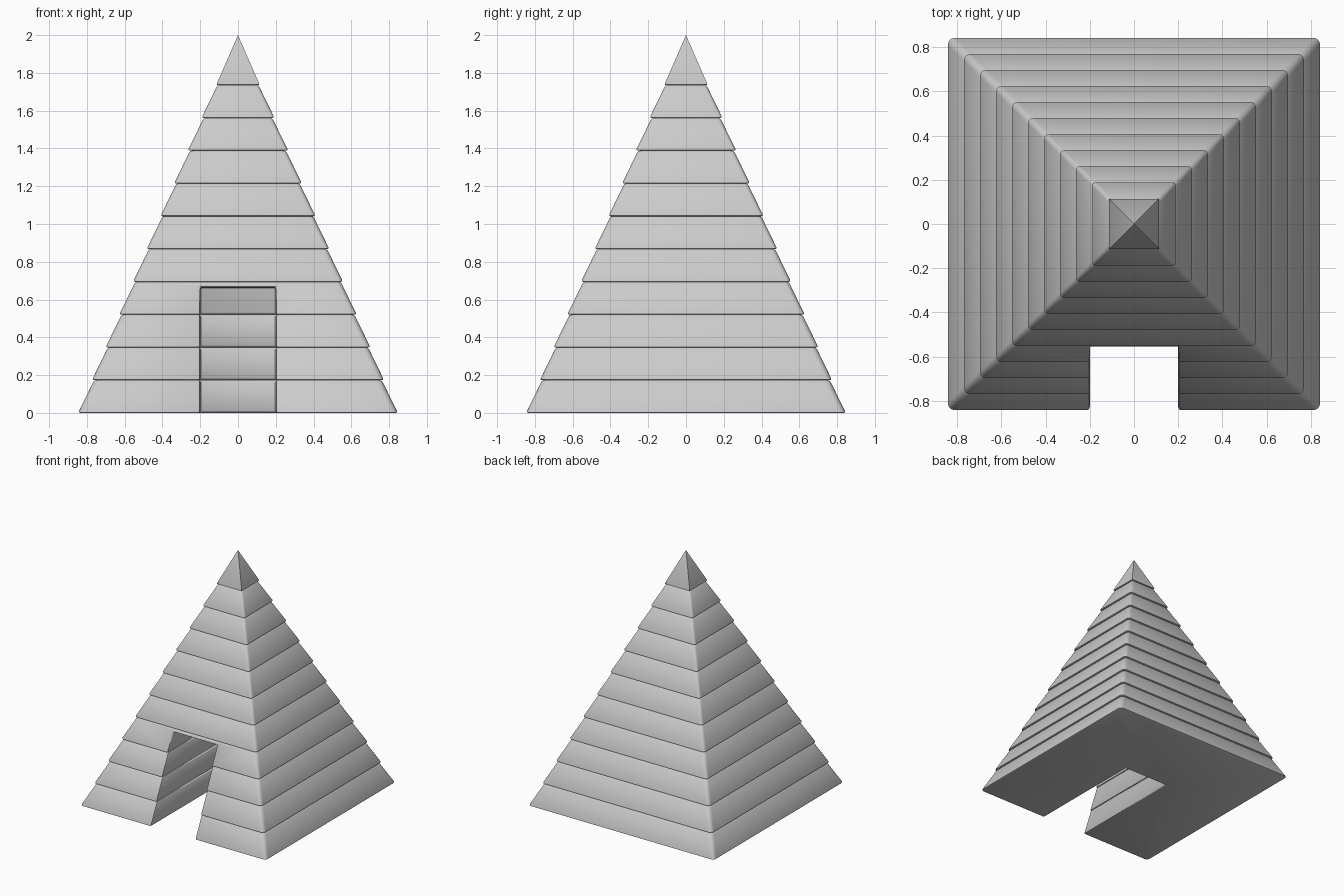
import bpy, bmesh

cube = bpy.data.objects.get("Cube")
if cube:
    bpy.data.objects.remove(cube, do_unlink=True)

stone = bpy.data.materials.new("grey stone")
stone.use_nodes = True
GREY = (0.6, 0.6, 0.6, 1)
stone.diffuse_color = GREY
stone.node_tree.nodes["Principled BSDF"].inputs["Base Color"].default_value = GREY

HEIGHT, SLOPE, COURSE = 2.0, 0.418, 0.1735


def half_width(z):
    return SLOPE * (HEIGHT - z)


def add_object(name, bm):
    bmesh.ops.recalc_face_normals(bm, faces=bm.faces)
    mesh = bpy.data.meshes.new(name)
    bm.to_mesh(mesh)
    bm.free()
    mesh.materials.append(stone)
    obj = bpy.data.objects.new(name, mesh)
    bpy.context.collection.objects.link(obj)
    return obj


def ring(bm, half, z):
    return [bm.verts.new((sx * half, sy * half, z))
            for sx, sy in ((-1, -1), (1, -1), (1, 1), (-1, 1))]


def tapered_slab(name, z0, z1, corner):
    """Square slab that follows the slope, with rounded upright corners."""
    bm = bmesh.new()
    low = ring(bm, half_width(z0) + 0.010, z0)
    high = ring(bm, half_width(z1) - 0.002, z1)
    bm.faces.new(low)
    bm.faces.new(high)
    for i in range(4):
        j = (i + 1) % 4
        bm.faces.new((low[i], low[j], high[j], high[i]))
    uprights = [bm.edges.get((a, b)) for a, b in zip(low, high)]
    bmesh.ops.bevel(bm, geom=uprights, offset=corner, segments=4,
                    profile=0.5, affect='EDGES')
    return add_object(name, bm)


# Doorway cutter
bm = bmesh.new()
bmesh.ops.create_cube(bm, size=1)
for v in bm.verts:
    v.co.x *= 0.4
    v.co.y = 0.14 if v.co.y > 0 else -1.2
    v.co.z = 0.665 if v.co.z > 0 else -0.5
cutter = add_object("doorway_cutter", bm)
cutter.hide_render = True
cutter.display_type = 'WIRE'

# Stacked stone courses, the lowest four cut by the doorway
parts = []
for n in range(10):
    slab = tapered_slab(f"stone_course_{n + 1}", n * COURSE, (n + 1) * COURSE,
                        0.03 - 0.0015 * n)
    if n < 4:
        cut = slab.modifiers.new("doorway", 'BOOLEAN')
        cut.object = cutter
        cut.solver = 'EXACT'
    soft = slab.modifiers.new("soft edges", 'BEVEL')
    soft.width = 0.011
    soft.segments = 2
    soft.limit_method = 'ANGLE'
    soft.angle_limit = 0.6
    parts.append(slab)

# Pointed capstone with a softened lower rim
bm = bmesh.new()
z = 10 * COURSE
base = ring(bm, half_width(z) + 0.005, z)
tip = bm.verts.new((0, 0, HEIGHT))
bm.faces.new(base)
for i in range(4):
    bm.faces.new((base[i], base[(i + 1) % 4], tip))
rim = [e for e in bm.edges if tip not in e.verts]
bmesh.ops.bevel(bm, geom=rim, offset=0.009, segments=2, profile=0.5, affect='EDGES')
parts.append(add_object("capstone", bm))

# Apply the cuts and bevels, then smooth the rounded edges
bpy.ops.object.select_all(action='DESELECT')
for obj in parts:
    obj.select_set(True)
bpy.context.view_layer.objects.active = parts[0]
bpy.ops.object.convert(target='MESH')
bpy.ops.object.shade_smooth_by_angle(angle=0.7)
bpy.data.objects.remove(cutter, do_unlink=True)
